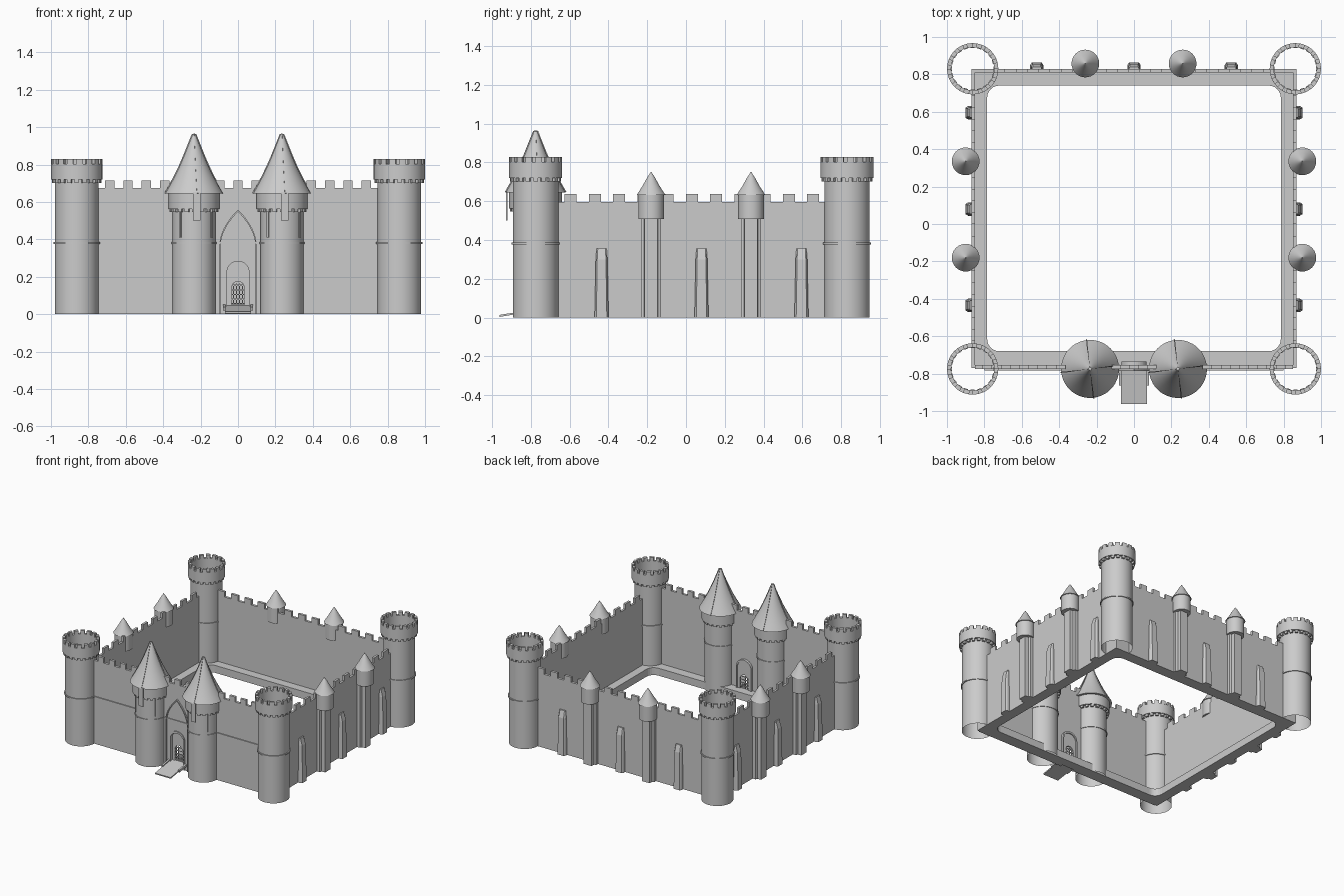
import bpy, bmesh
from math import pi, sin, cos
from mathutils import Matrix, Vector

if "Cube" in bpy.data.objects:
    bpy.data.objects.remove(bpy.data.objects["Cube"])


def finish(name, bm, loc=(0, 0, 0), rot=0, smooth=False):
    bmesh.ops.recalc_face_normals(bm, faces=bm.faces)
    me = bpy.data.meshes.new(name)
    bm.to_mesh(me)
    bm.free()
    ob = bpy.data.objects.new(name, me)
    bpy.context.collection.objects.link(ob)
    ob.matrix_world = Matrix.Translation(loc) @ Matrix.Rotation(rot, 4, 'Z')
    if smooth:
        bpy.ops.object.select_all(action='DESELECT')
        ob.select_set(True)
        bpy.context.view_layer.objects.active = ob
        bpy.ops.object.shade_smooth_by_angle(angle=0.6)
    return ob


def sweep(bm, prof, a0=0, a1=2 * pi, n=40, closed=False):
    """Turn an (r, z) profile around z; partial sweeps get end caps."""
    full = a1 - a0 > 6.28
    rings = []
    for i in range(n if full else n + 1):
        a = a0 + (a1 - a0) * i / n
        rings.append([bm.verts.new((r * cos(a), r * sin(a), z)) for r, z in prof])
    m = len(prof)
    for i in range(n):
        p, q = rings[i], rings[(i + 1) % len(rings)]
        for j in range(m if closed else m - 1):
            k = (j + 1) % m
            bm.faces.new((p[j], q[j], q[k], p[k]))
    if not full:
        bm.faces.new(rings[0])
        bm.faces.new(rings[-1])


def block(bm, lo, hi, mat=Matrix()):
    c = [(a + b) / 2 for a, b in zip(lo, hi)]
    s = [b - a for a, b in zip(lo, hi)] + [1]
    bmesh.ops.create_cube(bm, size=1, matrix=mat @ Matrix.Translation(c) @ Matrix.Diagonal(s))


def prism(bm, pts, depth):
    """Extrude an (x, z) outline along +y."""
    f = bm.faces.new([bm.verts.new((x, 0, z)) for x, z in pts])
    r = bmesh.ops.extrude_face_region(bm, geom=[f])
    vs = [v for v in r['geom'] if isinstance(v, bmesh.types.BMVert)]
    bmesh.ops.translate(bm, verts=vs, vec=(0, depth, 0))


def corbels(bm, r, z0, z1, n):
    for i in range(n):
        block(bm, (r - .006, -.011, z0), (r + .015, .011, z1), Matrix.Rotation(2 * pi * i / n, 4, 'Z'))


def wall(name, length, h, top, step, width, thick, loc, rot=0):
    pts = [(length / 2, 0), (-length / 2, 0), (-length / 2, h)]
    n = int((length / 2 - width) / step)
    for i in range(-n, n + 1):
        x = i * step
        pts += [(x - width / 2, h), (x - width / 2, top), (x + width / 2, top), (x + width / 2, h)]
    pts.append((length / 2, h))
    bm = bmesh.new()
    prism(bm, pts, thick)
    return finish(name, bm, loc, rot)


def arch(w, z0, spring, apex, pointed=False, n=10):
    if pointed:
        half = [(w * (1 - (i / n) ** 2), spring + (apex - spring) * i / n) for i in range(n + 1)]
    else:
        half = [(w * cos(pi / 2 * i / n), spring + (apex - spring) * sin(pi / 2 * i / n)) for i in range(n)] + [(0, apex)]
    return [(w, z0)] + half + [(-x, z) for x, z in half[-2::-1]] + [(-w, z0)]


def arch_frame(name, outer, inner, y, depth):
    bm = bmesh.new()
    # both outlines joined into an open horseshoe
    prism(bm, outer + inner[::-1], depth)
    return finish(name, bm, (0, y, 0))


# curtain walls
front = wall('front_wall', 1.70, .674, .714, .098, .05, .02, (0, -.775, 0))
wall('back_wall', 1.72, .596, .637, .12, .062, .02, (0, .81, 0))
for s, n in ((1, 'right_wall'), (-1, 'left_wall')):
    wall(n, 1.60, .596, .637, .125, .062, .018, (s * .868, .03, 0), s * pi / 2)

# gate opening through the front wall
bm = bmesh.new()
prism(bm, arch(.06, -.02, .23, .285), .2)
cutter = finish('gate_cutter', bm, (0, -.86, 0))
cutter.hide_render = True
cutter.hide_viewport = True
mod = front.modifiers.new('gate', 'BOOLEAN')
mod.operation = 'DIFFERENCE'
mod.object = cutter

# string course on the front wall
bm = bmesh.new()
for s in (-1, 1):
    block(bm, (min(s * .1, s * .8), -.783, .376), (max(s * .1, s * .8), -.774, .386))
block(bm, (-.12, -.781, .376), (.12, -.774, .386))
finish('front_string_course', bm)

# low walkway around the inside with rounded inner corners
bm = bmesh.new()
outer = [(.86, .815), (-.86, .815), (-.86, -.757), (.86, -.757)]
ring_in, ring_out = [], []
for k, (sx, sy) in enumerate(((1, 1), (-1, 1), (-1, -1), (1, -1))):
    cx, cy = sx * .72, (.675 if sy > 0 else -.615)
    for i in range(7):
        a = pi / 2 * (k + i / 6)
        ring_in.append((cx + .065 * cos(a), cy + .065 * sin(a)))
        ring_out.append(outer[k])
corner = [[bm.verts.new((x, y, z)) for x, y in outer] for z in (0, .06)]
inner = [[bm.verts.new((x, y, z)) for x, y in ring_in] for z in (0, .06)]
for i in range(28):
    j = (i + 1) % 28
    bm.faces.new((inner[0][i], inner[0][j], inner[1][j], inner[1][i]))
    for lv in (0, 1):
        a, b = corner[lv][i // 7], corner[lv][j // 7]
        bm.faces.new([inner[lv][i], inner[lv][j], b] + ([a] if a != b else []))
finish('inner_walkway', bm)

# corner towers: open shaft, band, corbels and crenellated crown
for sx in (-1, 1):
    for y in (-.775, .83):
        bm = bmesh.new()
        sweep(bm, [(.117, 0), (.117, .73)], n=48)
        sweep(bm, [(.115, .376), (.124, .376), (.124, .386), (.115, .386)], n=48, closed=True)
        sweep(bm, [(.115, .72), (.137, .72), (.137, .802), (.115, .802)], n=48, closed=True)
        for i in range(16):
            a = 2 * pi * i / 16
            sweep(bm, [(.115, .80), (.137, .80), (.137, .829), (.115, .829)], a, a + .25, 3, True)
        corbels(bm, .117, .702, .722, 20)
        finish('corner_tower', bm, (sx * .8625, y, 0), 0, True)

# gate towers with flared spires, ridges, slits and hanging panel
spire = [(.155, .645), (.132, .685), (.105, .735), (.078, .79), (.052, .85), (.028, .91), (.008, .96)]
for sx in (-1, 1):
    loc = (sx * .235, -.775, 0)
    bm = bmesh.new()
    sweep(bm, [(.116, 0), (.116, .57)], n=48)
    sweep(bm, [(.114, .376), (.121, .376), (.121, .386), (.114, .386)], n=48, closed=True)
    sweep(bm, [(.114, .562), (.137, .562), (.137, .646)], n=48)
    corbels(bm, .116, .546, .564, 20)
    finish('gate_tower', bm, loc, 0, True)
    bm = bmesh.new()
    sweep(bm, [(.13, .645)] + spire + [(.0005, .962)], n=48)
    for k in range(4):
        a = k * pi / 2 + .1
        sweep(bm, [(r + .005, z + .002) for r, z in spire] + [(.001, .966), (.001, .945)]
              + [(r - .006, z) for r, z in spire[-2::-1]], a, a + .045, 1, True)
    finish('gate_spire', bm, loc, 0, True)
    bm = bmesh.new()
    block(bm, (-.005, -.153, .50), (.035, -.146, .65))
    for a in (-2.25, -.65):
        block(bm, (.112, -.006, .41), (.122, .006, .55), Matrix.Rotation(a, 4, 'Z'))
    finish('tower_slits', bm, loc)

# gatehouse: tall pointed arch, inner arch, door panel and portcullis
arch_frame('pointed_arch', arch(.10, 0, .36, .56, True), arch(.093, 0, .36, .548, True), -.787, .014)
arch_frame('gate_arch', arch(.068, 0, .235, .298), arch(.058, 0, .23, .283), -.782, .047)
arch_frame('door_panel', arch(.062, 0, .23, .287), arch(.036, 0, .14, .175), -.757, .014)
bm = bmesh.new()
for x in (-.024, -.008, .008, .024):
    block(bm, (x - .003, -.754, .03), (x + .003, -.748, .165))
for i in range(5):
    z = .055 + i * .025
    block(bm, (-.036, -.755, z - .003), (.036, -.747, z + .003))
finish('portcullis', bm)

# drawbridge ramp with side rails
bm = bmesh.new()
tilt = Matrix.Translation((0, -.96, .004)) @ Matrix.Rotation(.16, 4, 'X')
block(bm, (-.07, 0, 0), (.07, .225, .01), tilt)
for s in (-1, 1):
    block(bm, (s * .074 - .007, .10, 0), (s * .074 + .007, .225, .018), tilt)
finish('drawbridge', bm)

# turrets and buttresses along the sides and back (local +x points outward)
spots = []
for s, rot in ((1, 0), (-1, pi)):
    spots += [('turret', (s * .868, y, 0), rot) for y in (.335, -.18)]
    spots += [('buttress', (s * .866, y, 0), rot) for y in (.595, .08, -.435)]
spots += [('turret', (x, .826, 0), pi / 2) for x in (-.26, .26)]
spots += [('buttress', (x, .828, 0), pi / 2) for x in (-.52, 0, .52)]
for kind, loc, rot in spots:
    bm = bmesh.new()
    if kind == 'turret':
        base = [(-.005, .052), (.026, .052), (.032, .036), (.062, .034)]
        base += [(x, -y) for x, y in base[::-1]]
        f = bm.faces.new([bm.verts.new((x, y, 0)) for x, y in base])
        r = bmesh.ops.extrude_face_region(bm, geom=[f])
        bmesh.ops.translate(bm, vec=(0, 0, .52), verts=[v for v in r['geom'] if isinstance(v, bmesh.types.BMVert)])
        head = bmesh.new()
        sweep(head, [(.001, .508), (.066, .508), (.066, .632), (.074, .632), (.045, .677), (.02, .722), (.0005, .752)], n=32)
        out = Vector(loc) + Matrix.Rotation(rot, 3, 'Z') @ Vector((.032, 0, 0))
        finish('turret_head', head, out, rot, True)
        finish('turret_shaft', bm, loc, rot)
    else:
        for z, h, d in ((0, .036, .035), (.30, .03, .028), (.355, .026, .012)):
            for s in (-1, 1):
                bm.verts.new((-.004, s * h, z))
                bm.verts.new((d * .6, s * h, z))
                bm.verts.new((d, s * h * .75, z))
        bmesh.ops.convex_hull(bm, input=bm.verts)
        finish('buttress', bm, loc, rot)
